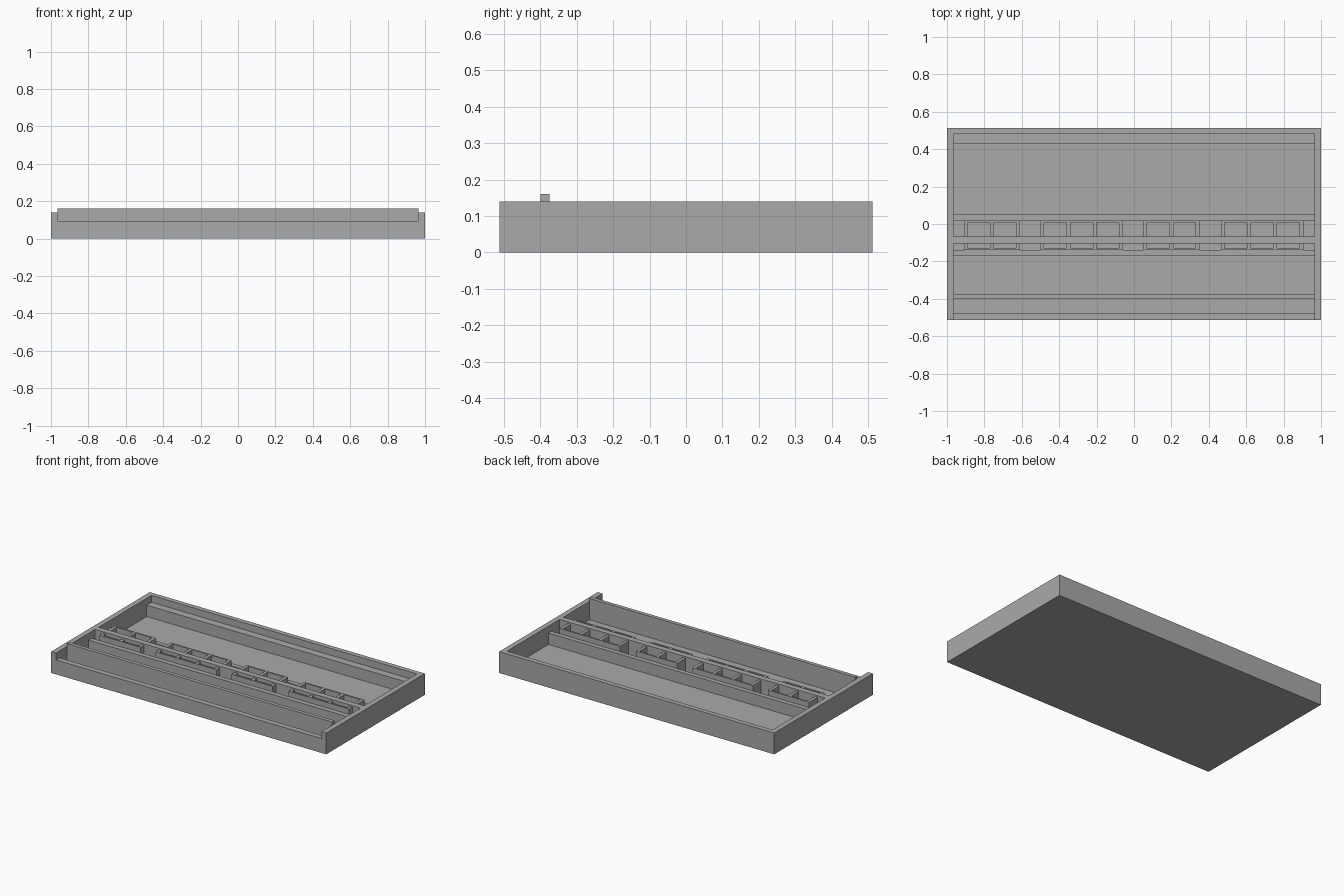
import bpy
import bmesh
from mathutils import Vector

if "Cube" in bpy.data.objects:
    bpy.data.objects.remove(bpy.data.objects["Cube"])

grey = bpy.data.materials.new("matte_grey")
grey.use_nodes = True
colour = (0.4, 0.4, 0.4, 1)
grey.diffuse_color = colour
grey.node_tree.nodes["Principled BSDF"].inputs["Base Color"].default_value = colour


def add_box(bm, x, y, z):
    """Add a box spanning the given (low, high) ranges."""
    verts = bmesh.ops.create_cube(bm, size=1)["verts"]
    low, high = (Vector(c) for c in zip(x, y, z))
    for v in verts:
        v.co = Vector(a + (b - a) * (t + 0.5) for a, b, t in zip(low, high, v.co))


def make(name, boxes):
    bm = bmesh.new()
    for box in boxes:
        add_box(bm, *box)
    mesh = bpy.data.meshes.new(name)
    bm.to_mesh(mesh)
    bm.free()
    mesh.materials.append(grey)
    obj = bpy.data.objects.new(name, mesh)
    bpy.context.collection.objects.link(obj)
    return obj


INNER, DEPTH, RIM, FLOOR, STEP = 0.965, 0.512, 0.14, 0.02, 0.095
span = (-INNER, INNER)

# Tray: floor, side walls, back wall and low front wall
make("tray_floor", [(span, (-DEPTH, DEPTH), (0, FLOOR))])
for name, x in (("right_wall", (-1, -INNER)), ("left_wall", (INNER, 1))):
    make(name, [(x, (-DEPTH, DEPTH), (0, RIM))])
make("back_wall", [(span, (0.48, DEPTH), (FLOOR, RIM))])
make("front_wall", [(span, (-DEPTH, -0.475), (FLOOR, STEP))])

# Full-width ribs standing on the floor
ribs = {
    "back_ledge": ((0.43, 0.48), STEP),
    "rear_rib": ((0.02, 0.05), STEP),
    "centre_rib": ((-0.105, -0.067), RIM),
    "middle_rib": ((-0.172, -0.14), STEP),
    "front_plate": ((-0.4, -0.375), 0.16),
}
for name, (y, top) in ribs.items():
    make(name, [(span, y, (FLOOR, top))])

# Guide frames: open cells in groups of two and three
WALL, FRONT, BACK, TOP = 0.02, -0.14, 0.02, 0.13
groups = [(-0.91, -0.61, 2), (-0.5, -0.06, 3), (0.05, 0.35, 2), (0.465, 0.905, 3)]
for i, (left, right, cells) in enumerate(groups):
    z = (FLOOR, TOP)
    boxes = [((left, right), (FRONT, FRONT + 0.011), z),
             ((left, right), (BACK - 0.011, BACK), z)]
    pitch = (right - left - WALL) / cells
    for k in range(cells + 1):
        x = left + k * pitch
        boxes.append(((x, x + WALL), (FRONT, BACK), z))
    make(f"guide_frame_{i + 1}", boxes)
